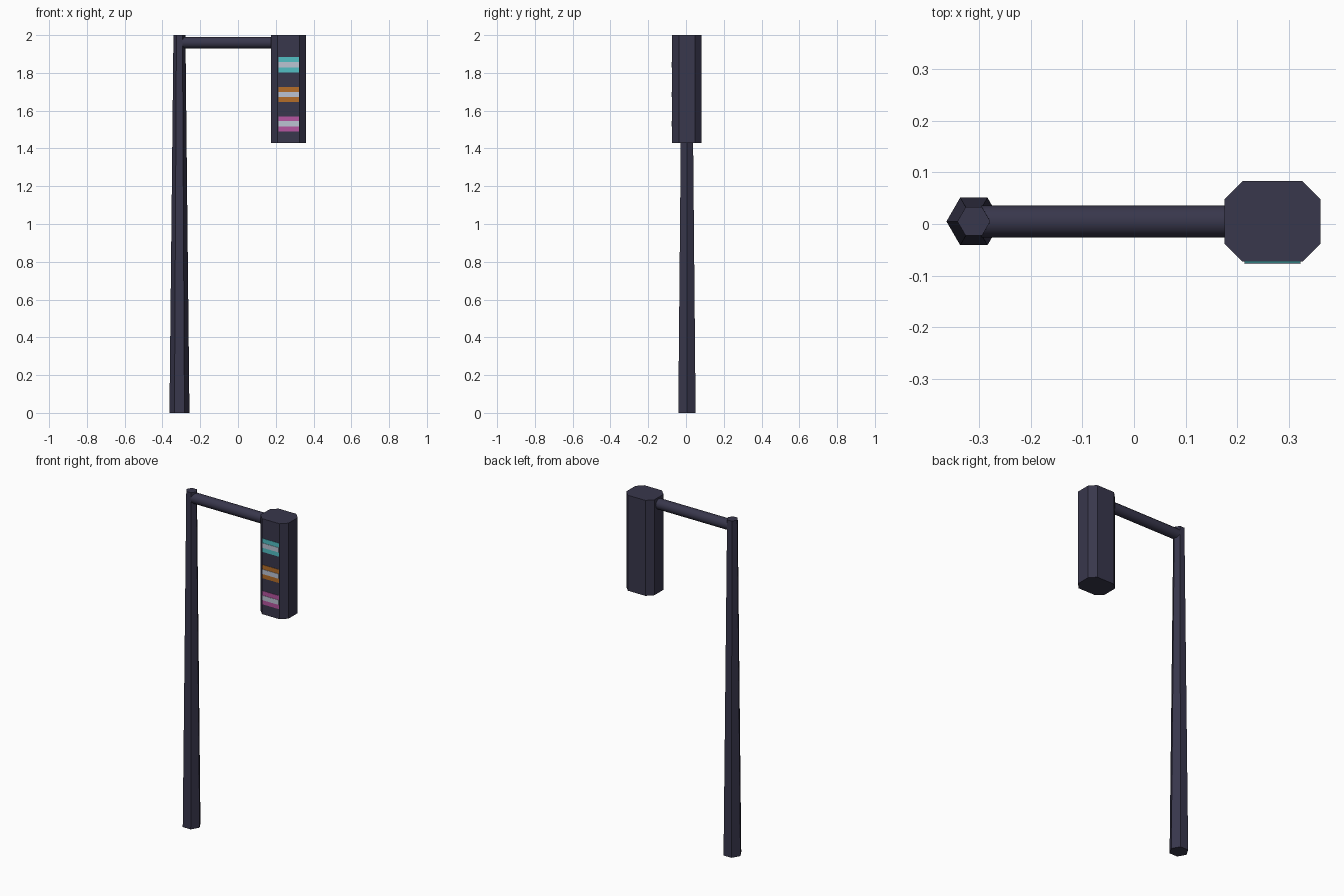
import bpy, bmesh, math

if "Cube" in bpy.data.objects:
    bpy.data.objects.remove(bpy.data.objects["Cube"])

CY = 0.005  # shared depth centre line


def material(name, rgb):
    m = bpy.data.materials.new(name)
    m.diffuse_color = (*rgb, 1)
    m.use_nodes = True
    m.node_tree.nodes["Principled BSDF"].inputs["Base Color"].default_value = m.diffuse_color
    return m


dark = material("dark slate", (0.040, 0.038, 0.072))
pale = material("pale grey", (0.50, 0.55, 0.65))
teal = material("teal", (0.085, 0.52, 0.55))
orange = material("orange", (0.46, 0.155, 0.022))
magenta = material("magenta", (0.46, 0.09, 0.35))


def prism(name, outline, z0, z1, mat, top_scale=1.0, centre=(0, 0)):
    """Extrude an outline upward, optionally tapering around a centre."""
    bm = bmesh.new()
    cx, cy = centre
    low = [bm.verts.new((x, y, z0)) for x, y in outline]
    high = [bm.verts.new((cx + (x - cx) * top_scale, cy + (y - cy) * top_scale, z1))
            for x, y in outline]
    bm.faces.new(low[::-1])
    bm.faces.new(high)
    n = len(outline)
    for i in range(n):
        j = (i + 1) % n
        bm.faces.new((low[i], low[j], high[j], high[i]))
    bmesh.ops.recalc_face_normals(bm, faces=bm.faces)
    mesh = bpy.data.meshes.new(name)
    bm.to_mesh(mesh)
    bm.free()
    mesh.materials.append(mat)
    ob = bpy.data.objects.new(name, mesh)
    bpy.context.collection.objects.link(ob)
    return ob


def rectangle(x0, x1, y0, y1):
    return [(x0, y0), (x1, y0), (x1, y1), (x0, y1)]


# Tapered six-sided pole
px, r = -0.31, 0.053
hexagon = [(px + r * math.cos(math.radians(60 * i)),
            CY + r * math.sin(math.radians(60 * i))) for i in range(6)]
prism("pole", hexagon, 0, 2, dark, top_scale=0.6, centre=(px, CY))

# Round arm from pole to housing
x0, x1 = -0.295, 0.19
bpy.ops.mesh.primitive_cylinder_add(vertices=12, radius=0.031, depth=x1 - x0,
                                    location=((x0 + x1) / 2, CY, 1.96),
                                    rotation=(0, math.pi / 2, 0))
arm = bpy.context.object
arm.name = "arm"
arm.data.materials.append(dark)
bpy.ops.object.shade_smooth_by_angle(angle=math.radians(40))

# Signal housing with chamfered corners
hx, hw, hd, c = 0.268, 0.093, 0.078, 0.035
octagon = [(hx + x, CY + y) for x, y in (
    (-hw + c, -hd), (hw - c, -hd), (hw, -hd + c), (hw, hd - c),
    (hw - c, hd), (-hw + c, hd), (-hw, hd - c), (-hw, -hd + c))]
prism("signal_housing", octagon, 1.43, 2, dark)

# Three lamp panels, each with a pale central stripe
front = CY - hd
for name, mat, z in (("top", teal, 1.843), ("middle", orange, 1.686), ("bottom", magenta, 1.530)):
    prism(name + "_lamp", rectangle(0.214, 0.322, front - 0.002, front + 0.003),
          z - 0.04, z + 0.04, mat)
    prism(name + "_lamp_stripe", rectangle(0.214, 0.322, front - 0.004, front + 0.001),
          z - 0.014, z + 0.014, pale)
